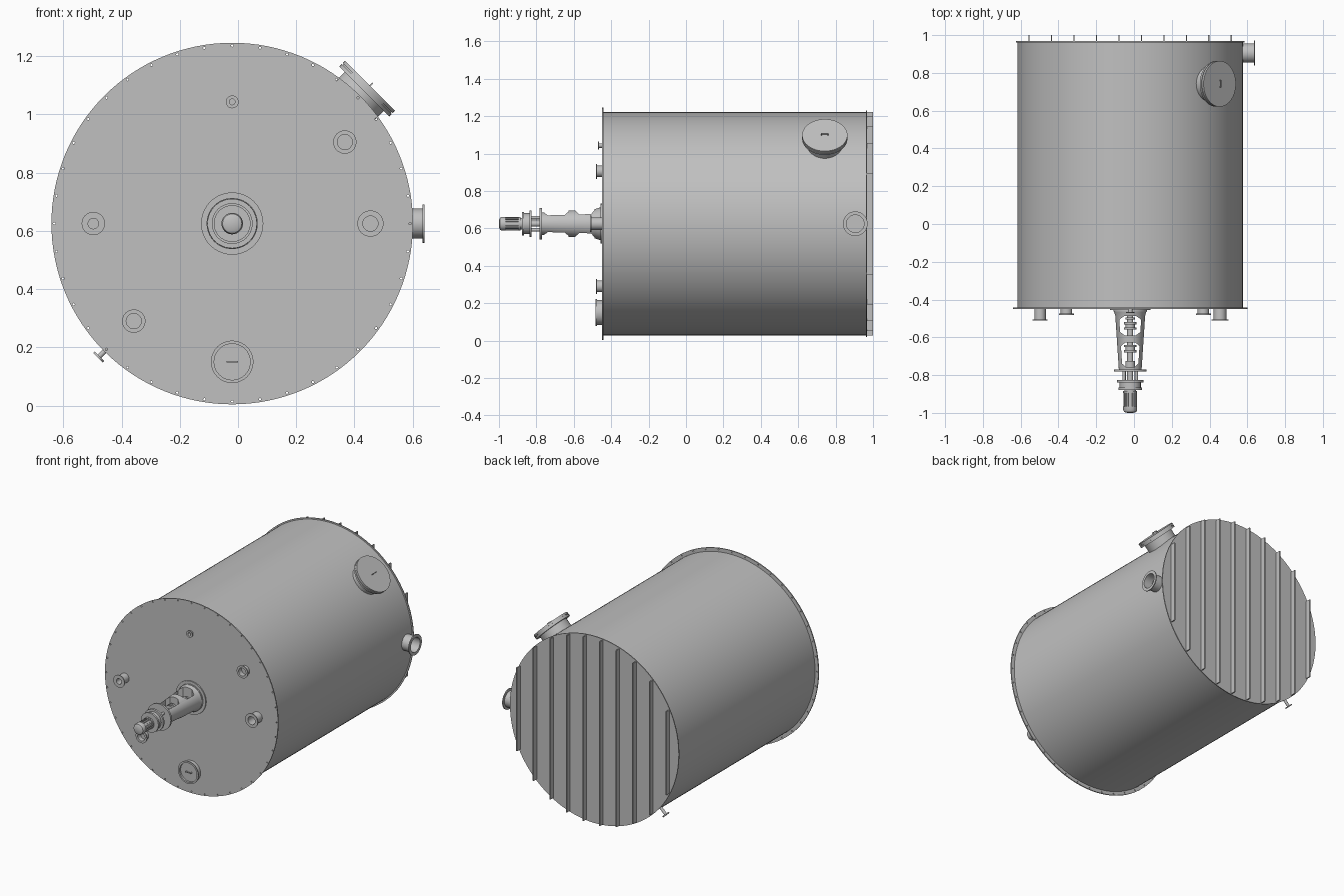
import bpy, bmesh, math
from mathutils import Vector, Matrix

if "Cube" in bpy.data.objects:
    bpy.data.objects.remove(bpy.data.objects["Cube"], do_unlink=True)

steel = bpy.data.materials.new("grey_steel")
steel.use_nodes = True
COLOR = (0.53, 0.53, 0.53, 1)
steel.diffuse_color = COLOR
steel.node_tree.nodes["Principled BSDF"].inputs["Base Color"].default_value = COLOR

CX, CZ = -0.02, 0.625
FRONT, BACK = -0.445, 0.965
OUT = Vector((0, -1, 0))


def finish(name, bm, smooth=True):
    bmesh.ops.recalc_face_normals(bm, faces=bm.faces)
    mesh = bpy.data.meshes.new(name)
    bm.to_mesh(mesh)
    bm.free()
    mesh.materials.append(steel)
    obj = bpy.data.objects.new(name, mesh)
    bpy.context.collection.objects.link(obj)
    if smooth:
        bpy.ops.object.select_all(action='DESELECT')
        obj.select_set(True)
        bpy.context.view_layer.objects.active = obj
        bpy.ops.object.shade_smooth_by_angle(angle=math.radians(35))
    return obj


def placement(origin, direction):
    turn = Vector(direction).to_track_quat('Z', 'Y').to_matrix().to_4x4()
    return Matrix.Translation(origin) @ turn


def lathe(name, profile, origin, direction=OUT, steps=40):
    """Revolve (radius, distance) points about an axis."""
    bm = bmesh.new()
    verts = [bm.verts.new((r, 0, t)) for r, t in profile]
    edges = [bm.edges.new(pair) for pair in zip(verts, verts[1:])]
    bmesh.ops.spin(bm, geom=verts + edges, cent=(0, 0, 0), axis=(0, 0, 1),
                   angle=math.tau, steps=steps, use_duplicate=False)
    bmesh.ops.remove_doubles(bm, verts=bm.verts, dist=1e-5)
    bmesh.ops.transform(bm, matrix=placement(origin, direction), verts=bm.verts)
    return finish(name, bm)


def disc(name, radius, start, end, origin, direction=OUT, steps=40):
    return lathe(name, [(0, start), (radius, start), (radius, end), (0, end)],
                 origin, direction, steps)


def box(name, size, matrix):
    bm = bmesh.new()
    bmesh.ops.create_cube(bm, size=1, matrix=matrix @ Matrix.Diagonal((*size, 1)))
    return finish(name, bm, False)


def cut(obj, cutter):
    mod = obj.modifiers.new("cut", 'BOOLEAN')
    mod.operation, mod.solver, mod.object = 'DIFFERENCE', 'EXACT', cutter
    cutter.hide_render = True
    cutter.hide_set(True)


def nozzle(name, origin, direction, neck, flange, bore, length, depth, lip=0.006):
    lathe(name, [(0, -0.02), (neck, -0.02), (neck, length - lip), (flange, length - lip),
                 (flange, length), (bore, length), (bore, length - depth),
                 (0, length - depth)], origin, direction)


# Tank shell with end plates
axis_point = Vector((CX, 0, CZ))
disc("tank_shell", 0.597, -BACK, -FRONT, axis_point, steps=128)
disc("back_plate", 0.606, -BACK - 0.003, -BACK + 0.003, axis_point, steps=128)
front_plate = disc("front_plate", 0.621, -FRONT - 0.003, -FRONT + 0.004, axis_point, steps=128)

# Bolt holes round the front plate rim
bm = bmesh.new()
for i in range(40):
    a = math.tau * i / 40
    spot = (CX + 0.611 * math.cos(a), FRONT, CZ + 0.611 * math.sin(a))
    bmesh.ops.create_cone(bm, cap_ends=True, segments=10, radius1=0.004, radius2=0.004,
                          depth=0.05, matrix=placement(spot, OUT))
cut(front_plate, finish("bolt_hole_cutter", bm, False))

# Vertical stiffening ribs on the back
for i in range(10):
    off = (i - 4.5) * 0.119
    half = math.sqrt(0.6 ** 2 - off ** 2)
    box(f"back_rib_{i + 1}", (0.007, 0.035, 2 * half),
        Matrix.Translation((CX + off, BACK + 0.0175, CZ)))

# Front nozzles: x, z, neck, flange, bore, length
for i, (x, z, neck, flange, bore, length) in enumerate([
        (-0.497, 0.625, 0.03, 0.04, 0.018, 0.067),
        (0.455, 0.625, 0.034, 0.045, 0.026, 0.067),
        (0.367, 0.905, 0.031, 0.04, 0.026, 0.036),
        (-0.358, 0.29, 0.031, 0.04, 0.026, 0.036),
        (-0.02, 1.043, 0.012, 0.022, 0.01, 0.026)]):
    nozzle(f"front_nozzle_{i + 1}", (x, FRONT, z), OUT, neck, flange, bore,
           length, length - 0.005)


def handle(name, origin, direction, along):
    """Small bar on two feet."""
    direction, along = Vector(direction), Vector(along)
    side = direction.cross(along)
    turn = Matrix((along, side, direction)).transposed().to_4x4()
    base = Matrix.Translation(origin) @ turn
    for s in (-1, 1):
        box(name + "_foot", (0.005, 0.005, 0.014),
            base @ Matrix.Translation((s * 0.35 * 0.05, 0, 0.005)))
    box(name + "_bar", (0.04, 0.005, 0.005), base @ Matrix.Translation((0, 0, 0.012)))


# Front hand hole with recessed cover
nozzle("front_hand_hole", (CX, FRONT, 0.15), OUT, 0.066, 0.073, 0.062, 0.038, 0.012)
handle("hand_hole_handle", (CX, FRONT - 0.025, 0.15), OUT, (1, 0, 0))

# Manway on the upper left of the shell
up_left = Vector((1, 0, 1)).normalized()
manway = Vector((CX, 0.742, CZ))
lathe("manway", [(0, 0.5), (0.095, 0.5), (0.095, 0.642), (0.121, 0.642), (0.121, 0.654),
                 (0.117, 0.654), (0.117, 0.658), (0.121, 0.658), (0.121, 0.67), (0, 0.67)],
      manway, up_left, 56)
handle("manway_handle", manway + up_left * 0.668, up_left, (0, 1, 0))

# Side outlet and low drain
nozzle("side_outlet", (0.577, 0.905, CZ), (1, 0, 0), 0.051, 0.066, 0.047, 0.063, 0.06)
down_right = Vector((-1, 0, -1)).normalized()
nozzle("drain", Vector((CX, 0.89, CZ)) + down_right * 0.59, down_right,
       0.009, 0.023, 0.007, 0.062, 0.04, 0.007)

# Agitator mount
hub = Vector((CX, 0, CZ))
lathe("agitator_base", [(0, 0.44), (0.107, 0.44), (0.107, 0.456), (0.088, 0.456),
                        (0.088, 0.464), (0, 0.464)], hub)
lantern = lathe("agitator_lantern", [(0, 0.46), (0.087, 0.46), (0.079, 0.485), (0.06, 0.775),
                                     (0, 0.775)], hub)

# Windows cut through the lantern from top to bottom
bm = bmesh.new()
for near, far in ((0.488, 0.59), (0.628, 0.757)):
    outline = []
    for s in (1, -1):
        pts = [(0.55, near), (1, near + 0.018), (1, far - 0.018), (0.55, far)]
        for k, d in pts[::s]:
            width = 0.059 - 0.062 * (d - 0.485)
            outline.append(bm.verts.new((CX + s * k * width, -d, CZ - 0.15)))
    face = bm.faces.new(outline)
    top = bmesh.ops.extrude_face_region(bm, geom=[face])["geom"]
    bmesh.ops.translate(bm, vec=(0, 0, 0.3), verts=[v for v in top if isinstance(v, bmesh.types.BMVert)])
cut(lantern, finish("lantern_window_cutter", bm, False))

# Shaft with couplings inside the lantern
disc("agitator_shaft", 0.016, 0.45, 0.85, hub, steps=20)
for i, (r, start, end) in enumerate([(0.024, 0.495, 0.505), (0.033, 0.52, 0.532),
                                     (0.024, 0.532, 0.548), (0.033, 0.548, 0.558),
                                     (0.034, 0.64, 0.652), (0.025, 0.652, 0.668),
                                     (0.034, 0.668, 0.68), (0.026, 0.725, 0.757)]):
    disc(f"shaft_coupling_{i + 1}", r, start, end, hub, steps=28)

# Drive flanges on spacer posts
disc("lantern_top_flange", 0.085, 0.77, 0.782, hub)
for i in range(4):
    a = math.tau * (i + 0.5) / 4
    post = hub + Vector((math.cos(a), 0, math.sin(a))) * 0.046
    disc(f"spacer_post_{i + 1}", 0.009, 0.78, 0.835, post, steps=12)
lathe("gearbox", [(0, 0.825), (0.07, 0.825), (0.07, 0.838), (0.056, 0.838), (0.056, 0.866),
                  (0.063, 0.866), (0.063, 0.878), (0.03, 0.878), (0.03, 0.89), (0, 0.89)], hub)

# Motor with cooling fins and domed cover
lathe("motor", [(0, 0.885), (0.037, 0.885), (0.037, 0.895), (0.031, 0.895), (0.031, 0.965),
                (0.037, 0.965), (0.037, 0.985), (0.033, 0.994), (0.022, 0.999), (0, 1.0)], hub)
for i in range(16):
    turn = Matrix.Rotation(math.tau * i / 16, 4, 'Y')
    box(f"motor_fin_{i + 1}", (0.007, 0.074, 0.004),
        Matrix.Translation(hub) @ turn @ Matrix.Translation((0.0325, -0.93, 0)))
